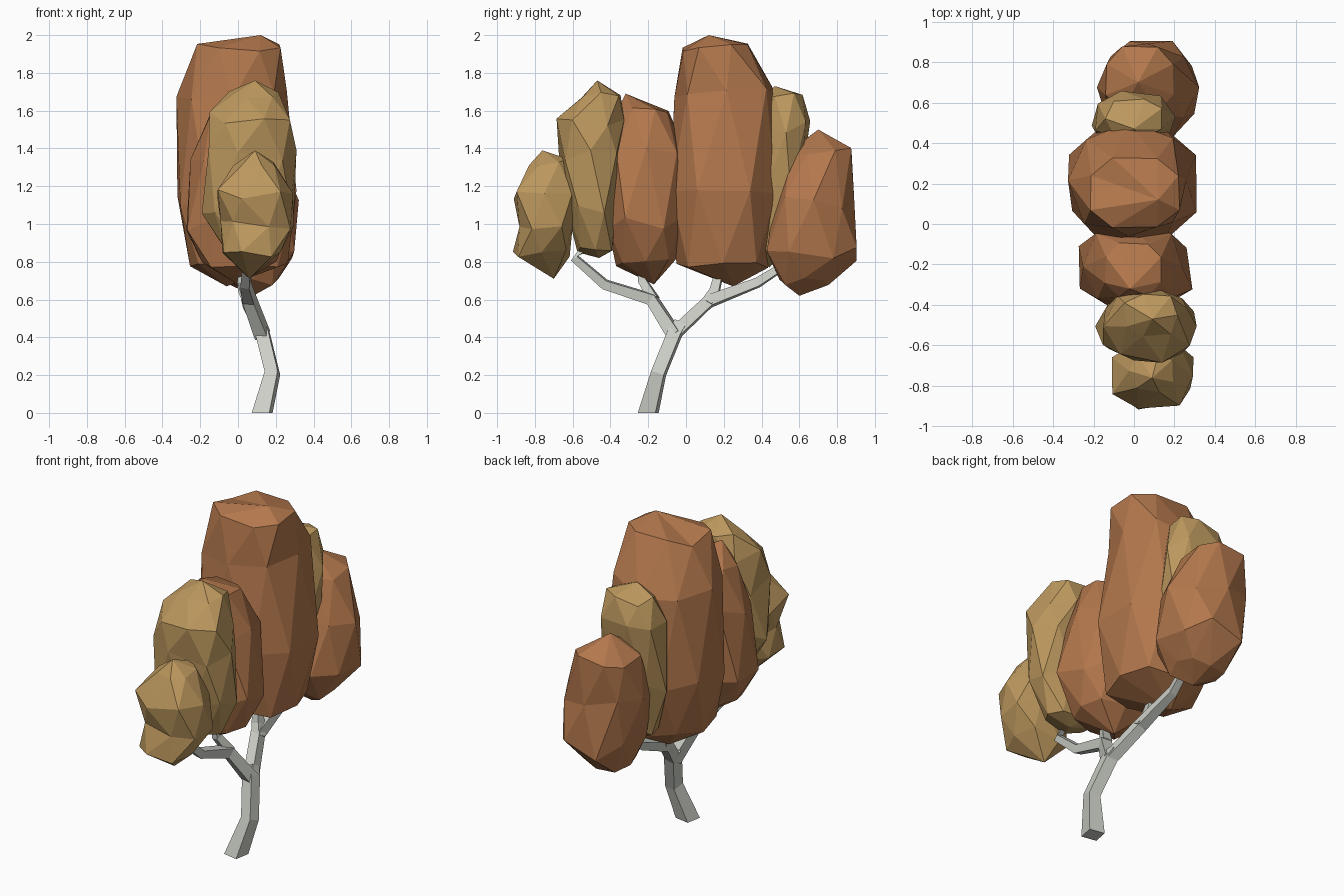
import bpy, bmesh, math, random
from mathutils import Vector

if "Cube" in bpy.data.objects:
    bpy.data.objects.remove(bpy.data.objects["Cube"])


def material(name, rgb):
    m = bpy.data.materials.new(name)
    m.diffuse_color = (*rgb, 1)
    m.use_nodes = True
    m.node_tree.nodes["Principled BSDF"].inputs["Base Color"].default_value = m.diffuse_color
    return m


ORANGE = material("autumn orange", (0.45, 0.186, 0.073))
TAN = material("autumn tan", (0.50, 0.31, 0.11))
BARK = material("pale bark", (0.61, 0.63, 0.575))


def finish(bm, name, mat):
    bmesh.ops.recalc_face_normals(bm, faces=bm.faces)
    me = bpy.data.meshes.new(name)
    bm.to_mesh(me)
    bm.free()
    me.materials.append(mat)
    ob = bpy.data.objects.new(name, me)
    bpy.context.collection.objects.link(ob)
    return ob


def squarish(t):
    return math.copysign(abs(t) ** 0.78, t)


def clump(name, mat, rings, bottom, top, seed, n=8):
    """Faceted leaf mass: staggered rings of (z, y0, y1, x0, x1) between two tip points."""
    rnd = random.Random(seed)
    bm = bmesh.new()
    loops = []
    for k, (z, y0, y1, x0, x1) in enumerate(rings):
        wob = 0.025 if k in (0, len(rings) - 1) else 0.045
        loop = []
        for i in range(n):
            a = 2 * math.pi * (i + 0.5 * (k % 2)) / n
            r = 1.02 + rnd.uniform(-0.07, 0.04)
            x = (x0 + x1) / 2 + (x1 - x0) / 2 * r * squarish(math.cos(a))
            y = (y0 + y1) / 2 + (y1 - y0) / 2 * r * squarish(math.sin(a))
            loop.append(bm.verts.new((x, y, z + rnd.uniform(-wob, wob))))
        loops.append(loop)
    for k in range(len(loops) - 1):
        a, b = loops[k], loops[k + 1]
        for i in range(n):
            j = (i + 1) % n
            if k % 2 == 0:
                bm.faces.new((a[i], a[j], b[i]))
                bm.faces.new((a[j], b[j], b[i]))
            else:
                bm.faces.new((a[i], b[j], b[i]))
                bm.faces.new((a[i], a[j], b[j]))
    for tip, loop in ((bottom, loops[0]), (top, loops[-1])):
        t = bm.verts.new(tip)
        for i in range(n):
            bm.faces.new((loop[i], loop[(i + 1) % n], t))
    return finish(bm, name, mat)


def limb(name, points, n=4):
    """Tapered tube through (x, y, z, radius) points."""
    bm = bmesh.new()
    pts = [Vector(p[:3]) for p in points]
    loops = []
    for k, p in enumerate(pts):
        d = (pts[min(k + 1, len(pts) - 1)] - pts[max(k - 1, 0)]).normalized()
        if k == 0 and p.z == 0:
            d = Vector((0, 0, 1))   # flat foot on the ground
        u = (Vector((1, 0, 0)) - d * d.x).normalized()
        v = d.cross(u)
        loops.append([bm.verts.new(p + points[k][3] * (
            math.cos(t) * u + math.sin(t) * v))
            for t in (2 * math.pi * i / n + 0.6 for i in range(n))])
    for a, b in zip(loops, loops[1:]):
        for i in range(n):
            j = (i + 1) % n
            bm.faces.new((a[i], a[j], b[j], b[i]))
    bm.faces.new(loops[0])
    bm.faces.new(loops[-1])
    return finish(bm, name, BARK)


# Trunk and branches
limb("trunk", [(0.128, -0.2, 0, 0.067), (0.182, -0.145, 0.21, 0.05),
               (0.13, -0.06, 0.42, 0.05), (0.11, -0.03, 0.47, 0.045)])
limb("front_branch", [(0.13, -0.06, 0.41, 0.05), (0.06, -0.18, 0.60, 0.043),
                      (0.04, -0.43, 0.68, 0.034), (0.05, -0.59, 0.82, 0.028),
                      (0.05, -0.55, 0.86, 0.02)])
limb("front_twig", [(0.06, -0.17, 0.60, 0.038), (0.02, -0.23, 0.70, 0.03),
                    (0.02, -0.24, 0.78, 0.02)])
limb("back_branch", [(0.13, -0.06, 0.42, 0.045), (0.05, 0.12, 0.59, 0.043),
                     (0.04, 0.38, 0.69, 0.033), (0.06, 0.52, 0.78, 0.026)])
limb("middle_branch", [(0.06, 0.11, 0.58, 0.04), (0.03, 0.15, 0.64, 0.036),
                       (0.01, 0.18, 0.76, 0.028)])

# Orange leaf masses
clump("main_foliage", ORANGE, [
    (0.79, -0.04, 0.43, -0.26, 0.27), (1.14, -0.09, 0.49, -0.33, 0.32),
    (1.68, -0.06, 0.49, -0.31, 0.26), (1.93, -0.02, 0.33, -0.22, 0.23)],
    (-0.06, 0.25, 0.67), (0.12, 0.12, 2.0), 3)
clump("middle_foliage", ORANGE, [
    (0.79, -0.37, -0.06, -0.18, 0.20), (1.0, -0.43, 0.0, -0.28, 0.29),
    (1.36, -0.42, 0.0, -0.24, 0.24), (1.60, -0.36, -0.09, -0.15, 0.15)],
    (0.0, -0.17, 0.68), (-0.02, -0.32, 1.69), 5)
clump("back_foliage", ORANGE, [
    (0.69, 0.49, 0.76, -0.06, 0.22), (0.84, 0.41, 0.92, -0.14, 0.31),
    (1.12, 0.47, 0.88, -0.18, 0.31), (1.38, 0.55, 0.88, -0.15, 0.21)],
    (0.08, 0.60, 0.62), (0.02, 0.70, 1.50), 8)

# Tan leaf masses
clump("tall_tan_foliage", TAN, [
    (0.86, -0.58, -0.38, -0.08, 0.22), (1.10, -0.64, -0.37, -0.20, 0.31),
    (1.36, -0.67, -0.34, -0.16, 0.31), (1.56, -0.68, -0.33, -0.14, 0.28),
    (1.69, -0.56, -0.34, -0.05, 0.22)],
    (0.08, -0.46, 0.82), (0.09, -0.47, 1.76), 11, 7)
clump("front_tan_foliage", TAN, [
    (0.84, -0.92, -0.61, -0.09, 0.23), (1.0, -0.89, -0.59, -0.09, 0.30),
    (1.17, -0.92, -0.58, -0.12, 0.28), (1.33, -0.83, -0.62, -0.02, 0.20)],
    (0.06, -0.70, 0.71), (0.09, -0.76, 1.39), 14, 7)
clump("back_tan_foliage", TAN, [
    (0.86, 0.39, 0.54, -0.13, 0.13), (1.15, 0.36, 0.61, -0.20, 0.18),
    (1.50, 0.40, 0.66, -0.20, 0.20), (1.67, 0.42, 0.62, -0.14, 0.15)],
    (0.0, 0.44, 0.77), (0.0, 0.47, 1.73), 17, 7)
